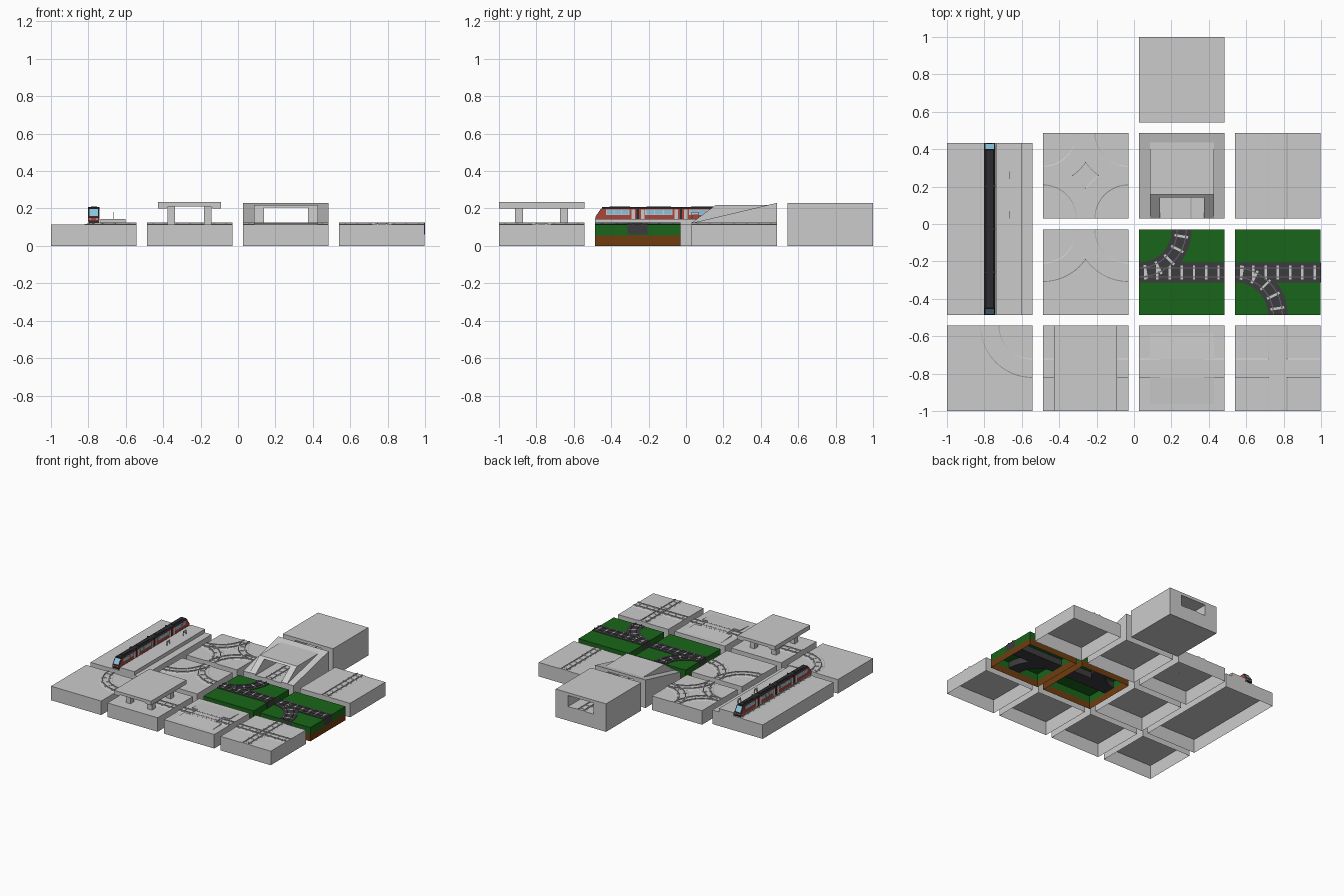
import bpy, bmesh, math
from mathutils import Vector

if "Cube" in bpy.data.objects:
    bpy.data.objects.remove(bpy.data.objects["Cube"])

S, G = 0.457, 0.115                     # tile size, ground height
X = [-1.0, -0.487, 0.027, 0.541]        # tile left edges
Y = [-1.0, -0.487, 0.03, 0.543]         # tile front edges
H = S / 2


def mat(name, r, g, b):
    m = bpy.data.materials.new(name)
    m.diffuse_color = (r, g, b, 1)
    m.use_nodes = True
    m.node_tree.nodes["Principled BSDF"].inputs["Base Color"].default_value = m.diffuse_color
    return m


GREEN = mat("grass", 0.01, 0.13, 0.01)
BROWN = mat("soil", 0.16, 0.045, 0.005)
DARK = mat("ballast", 0.045, 0.045, 0.05)
STEEL = mat("rail_steel", 0.12, 0.12, 0.13)
PALE = mat("pale_tie", 0.6, 0.6, 0.6)
RED = mat("train_red", 0.42, 0.06, 0.04)
BLUE = mat("window_blue", 0.25, 0.55, 0.75)
BLACK = mat("train_black", 0.025, 0.025, 0.03)
WHITE = mat("train_white", 0.7, 0.7, 0.7)


def finish(name, bm, m=None):
    bmesh.ops.recalc_face_normals(bm, faces=bm.faces)
    me = bpy.data.meshes.new(name)
    bm.to_mesh(me)
    bm.free()
    ob = bpy.data.objects.new(name, me)
    bpy.context.collection.objects.link(ob)
    if m:
        me.materials.append(m)


def add_prism(bm, pts, axis, a, b):
    put = {"x": lambda p, t: (t, p[0], p[1]), "y": lambda p, t: (p[0], t, p[1])}[axis]
    ends = [[bm.verts.new(put(p, t)) for p in pts] for t in (a, b)]
    for e in ends:
        bm.faces.new(e)
    for i in range(len(pts)):
        j = (i + 1) % len(pts)
        bm.faces.new((ends[0][i], ends[0][j], ends[1][j], ends[1][i]))


def prisms(name, items, m=None):
    bm = bmesh.new()
    for it in items:
        add_prism(bm, *it)
    finish(name, bm, m)


def boxes(name, items, m=None):
    # each item: x0, x1, y0, y1, z0, z1
    prisms(name, [([(i[0], i[4]), (i[1], i[4]), (i[1], i[5]), (i[0], i[5])], "y", i[2], i[3])
                  for i in items], m)


def shell(name, x, y, length=S, z0=0, z1=G, top=True, m=None):
    # hollow tile, open underneath
    bm = bmesh.new()
    c = [(x, y), (x + S, y), (x + S, y + length), (x, y + length)]
    lo, hi = [[bm.verts.new((*p, z)) for p in c] for z in (z0, z1)]
    for i in range(4):
        j = (i + 1) % 4
        bm.faces.new((lo[i], lo[j], hi[j], hi[i]))
    if top:
        bm.faces.new(hi)
    finish(name, bm, m)


def line(x0, y0, x1, y1):
    a, b = Vector((x0, y0)), Vector((x1, y1))
    return lambda t: (a.lerp(b, t), (b - a).normalized()), 1, max(7, round((b - a).length / 0.0653))


def arc(cx, cy, deg):
    # quarter turn about a tile corner
    def f(t):
        w = math.radians(deg + 90 * t)
        return Vector((cx + H * math.cos(w), cy + H * math.sin(w))), Vector((-math.sin(w), math.cos(w)))
    return f, 12, 5


def sweep(bm, path, prof, ts):
    rings = []
    for t in ts:
        p, d = path(t)
        n = Vector((-d.y, d.x))
        rings.append([bm.verts.new((*(p + n * o), z)) for o, z in prof])
    k = len(prof)
    for r, s in zip(rings, rings[1:]):
        for i in range(k):
            bm.faces.new((r[i], r[(i + 1) % k], s[(i + 1) % k], s[i]))
    bm.faces.new(rings[0])
    bm.faces.new(rings[-1])


def rect(o, w, z0, z1):
    return [(o - w, z0), (o + w, z0), (o + w, z1), (o - w, z1)]


def track(name, paths, coloured=False):
    bed, ties, rails = bmesh.new(), bmesh.new(), bmesh.new()
    bed_prof = rect(0, 0.053, 0.06, 0.1165) if coloured else \
        [(-0.053, G - 0.001), (0.053, G - 0.001), (0.047, 0.118), (-0.047, 0.118)]
    for f, seg, n in paths:
        ts = [i / seg for i in range(seg + 1)]
        sweep(bed, f, bed_prof, ts)
        for o in (-0.024, 0.024):
            sweep(rails, f, rect(o, 0.003, 0.116, 0.124), ts)
        for i in range(n):
            t = (i + 0.5) / n
            p, d = f(t)
            g = lambda u, p=p, d=d: (p + d * (u - 0.5) * 0.013, d)
            sweep(ties, g, rect(0, 0.037, 0.116, 0.1205), [0, 1])
    finish(name + "_bed", bed, DARK if coloured else None)
    finish(name + "_ties", ties, PALE if coloured else None)
    finish(name + "_rails", rails, STEEL if coloured else None)


def along_x(c, r, e=0):
    return line(X[c] - e, Y[r] + H, X[c] + S + e, Y[r] + H)


def along_y(c, r):
    return line(X[c] + H, Y[r], X[c] + H, Y[r] + S)


def corner(c, r, i, j):
    # i, j pick the tile corner the curve turns around
    deg = {(0, 0): 0, (1, 0): 90, (1, 1): 180, (0, 1): 270}[(i, j)]
    return arc(X[c] + i * S, Y[r] + j * S, deg)


# plain grey tiles and their tracks
four = [(0, 0), (1, 0), (1, 1), (0, 1)]
layout = [("curve", 0, 0, [corner(0, 0, 1, 1)]),
          ("bridge", 1, 0, [along_x(1, 0)]),
          ("crossing", 2, 0, [along_x(2, 0)]),
          ("cross", 3, 0, [along_x(3, 0), along_y(3, 0)]),
          ("wye", 1, 1, [corner(1, 1, 0, 1), corner(1, 1, 1, 1)]),
          ("four_way", 1, 2, [corner(1, 2, *k) for k in four]),
          ("portal", 2, 2, [along_y(2, 2)]),
          ("straight", 3, 2, [along_y(3, 2)])]
for name, c, r, paths in layout:
    shell(name + "_tile", X[c], Y[r])
    track(name + "_track", paths)

# green junction tiles
for name, c, k in (("left_junction", 2, (0, 1)), ("right_junction", 3, (0, 0))):
    shell(name + "_soil", X[c], Y[1], z1=0.055, top=False, m=BROWN)
    shell(name + "_grass", X[c], Y[1], z0=0.055, z1=0.113, m=GREEN)
    track(name + "_track", [along_x(c, 1, 0.0006), corner(c, 1, *k)], True)

# road bridge
by = Y[0]
prisms("bridge_deck", [([(-0.428, 0.2), (-0.428, 0.235), (-0.09, 0.235), (-0.09, 0.2), (-0.135, 0.2),
                         (-0.145, 0.211), (-0.373, 0.211), (-0.383, 0.2)], "y", by, by + S)])
boxes("bridge_pillars", [(x, x + 0.04, y, y + 0.043, G, 0.212)
                         for x in (-0.377, -0.181) for y in (-0.915, -0.673)])

# level crossing
cy = Y[0] + H
prisms("crossing_ramps", [([(cy + s * 0.19, G), (cy + s * 0.05, G), (cy + s * 0.05, 0.123)],
                           "x", 0.085, 0.427) for s in (-1, 1)])
boxes("crossing_panels", [(0.139, 0.373, cy + a, cy + b, G, 0.1235)
                          for a, b in ((-0.05, -0.029), (-0.019, 0.019), (0.029, 0.05))])

# tunnel portal rising out of sloped ground
y0, y1 = Y[2], Y[2] + S
bank = [(y0, G), (y1, G), (y1, 0.23), (y0, 0.122)]
prisms("portal_banks", [(bank, "x", 0.027, 0.085), (bank, "x", 0.427, 0.484)])
pier = [(y0, G), (y1, G), (y1, 0.218), (0.158, 0.218), (y0, 0.124)]
prisms("portal_wing_walls", [(pier, "x", 0.085, 0.139), (pier, "x", 0.373, 0.427)])
prisms("portal_roof", [([(0.141, 0.206), (0.158, 0.218), (y1, 0.218), (y1, 0.206)], "x", 0.139, 0.373)])
prisms("portal_back_bank", [([(0.435, 0.218), (y1, 0.23), (y1, 0.218)], "x", 0.085, 0.427)])

# tunnel block: rectangular tube with a through opening
bm = bmesh.new()
outer = [(0.027, 0), (0.484, 0), (0.484, 0.23), (0.027, 0.23)]
inner = [(0.139, G), (0.373, G), (0.373, 0.206), (0.139, 0.206)]
ring = [[bm.verts.new((p[0], y, p[1])) for p in pts] for y in (Y[3], 1.0) for pts in (outer, inner)]
for a, b in ((0, 1), (2, 3), (0, 2), (1, 3)):
    for i in range(4):
        j = (i + 1) % 4
        bm.faces.new((ring[a][i], ring[a][j], ring[b][j], ring[b][i]))
finish("tunnel_block", bm)
track("tunnel_track", [along_y(2, 3)])

# station tile, platform and signs
sy, sl, tx = -0.486, 0.918, -0.771
shell("station_tile", -1.0, sy, sl)
track("station_track", [line(tx, sy, tx, sy + sl)])
boxes("platform", [(-0.735, -0.602, sy, sy + sl, G, 0.144)])
boxes("platform_signs", [b for y in (0.03, 0.24) for b in (
    (-0.669, -0.665, y, y + 0.004, 0.144, 0.18),
    (-0.669, -0.665, y + 0.036, y + 0.04, 0.144, 0.18),
    (-0.668, -0.666, y, y + 0.04, 0.165, 0.18))])

# train, mirrored about its middle
ym, xl, xr = -0.027, -0.801, -0.742


def both(a, b):
    return [(a, b), (2 * ym - b, 2 * ym - a)]


def sides(spans, z0, z1, t=0.001):
    return [(x0, x1, a, b, z0, z1) for a, b in spans for x0, x1 in ((xl - t, xl + 0.002), (xr - 0.002, xr + t))]


half = [(-0.484, 0.13), (-0.484, 0.152), (-0.45, 0.2)]
prisms("train_body", [(half + [(2 * ym - y, z) for y, z in reversed(half)], "x", xl, xr)], RED)
prisms("train_roof", [([(xl + 0.001, 0.2), (xr - 0.001, 0.2), (xr - 0.009, 0.208), (xl + 0.009, 0.208)],
                       "y", -0.449, 2 * ym + 0.449)], BLACK)
boxes("train_roof_units", [(tx - 0.016, tx + 0.016, a, b, 0.207, 0.211)
                           for s in ((-0.41, -0.3), (-0.21, -0.08)) for a, b in both(*s)], BLACK)
boxes("train_bellows", [(xl - 0.0015, xr + 0.0015, y - 0.006, y + 0.006, 0.13, 0.2085)
                        for y in (ym - 0.231, ym, ym + 0.231)], BLACK)
boxes("train_underframe", [(xl + 0.006, xr - 0.006, -0.478, 2 * ym + 0.478, 0.122, 0.131)], BLACK)
wins, bands, doors = [], [], []
for a, b in ((-0.425, -0.305), (-0.215, -0.075)):
    w = (b - a) / 3
    bands += both(a - 0.004, b + 0.004)
    for i in range(3):
        wins += both(a + i * w + 0.003, a + (i + 1) * w - 0.003)
for a in (-0.292, -0.24, -0.062):
    doors += both(a, a + 0.018)
boxes("train_window_bands", sides(bands, 0.166, 0.194), WHITE)
boxes("train_windows", sides(wins, 0.169, 0.191, 0.002), BLUE)
boxes("train_doors", sides(doors, 0.135, 0.195, 0.0015), WHITE)
boxes("train_stripes", sides([(-0.48, 2 * ym + 0.48)], 0.131, 0.138), WHITE)


def nose(name, u0, u1, inset, t, m):
    # panel lying on both sloped noses
    d, n = Vector((0.034, 0.048)), Vector((-0.816, 0.577)) * t
    base = Vector((-0.484, 0.152))
    q = [base + d * u0, base + d * u1, base + d * u1 + n, base + d * u0 + n]
    prisms(name, [([(p.x, p.y) for p in q], "x", xl + inset, xr - inset),
                  ([(2 * ym - p.x, p.y) for p in q], "x", xl + inset, xr - inset)], m)


nose("train_nose_frame", 0.0, 1.0, 0.0, 0.0015, BLACK)
nose("train_windscreen", 0.12, 0.9, 0.007, 0.003, BLUE)
ends = both(-0.487, -0.483)
boxes("train_bumpers", [(xl + 0.002, xr - 0.002, a, b, 0.125, 0.136) for a, b in ends], BLACK)
boxes("train_lamps", [(x, x + 0.01, a, b, 0.14, 0.147) for a, b in ends
                      for x in (xl + 0.006, xr - 0.016)], WHITE)
